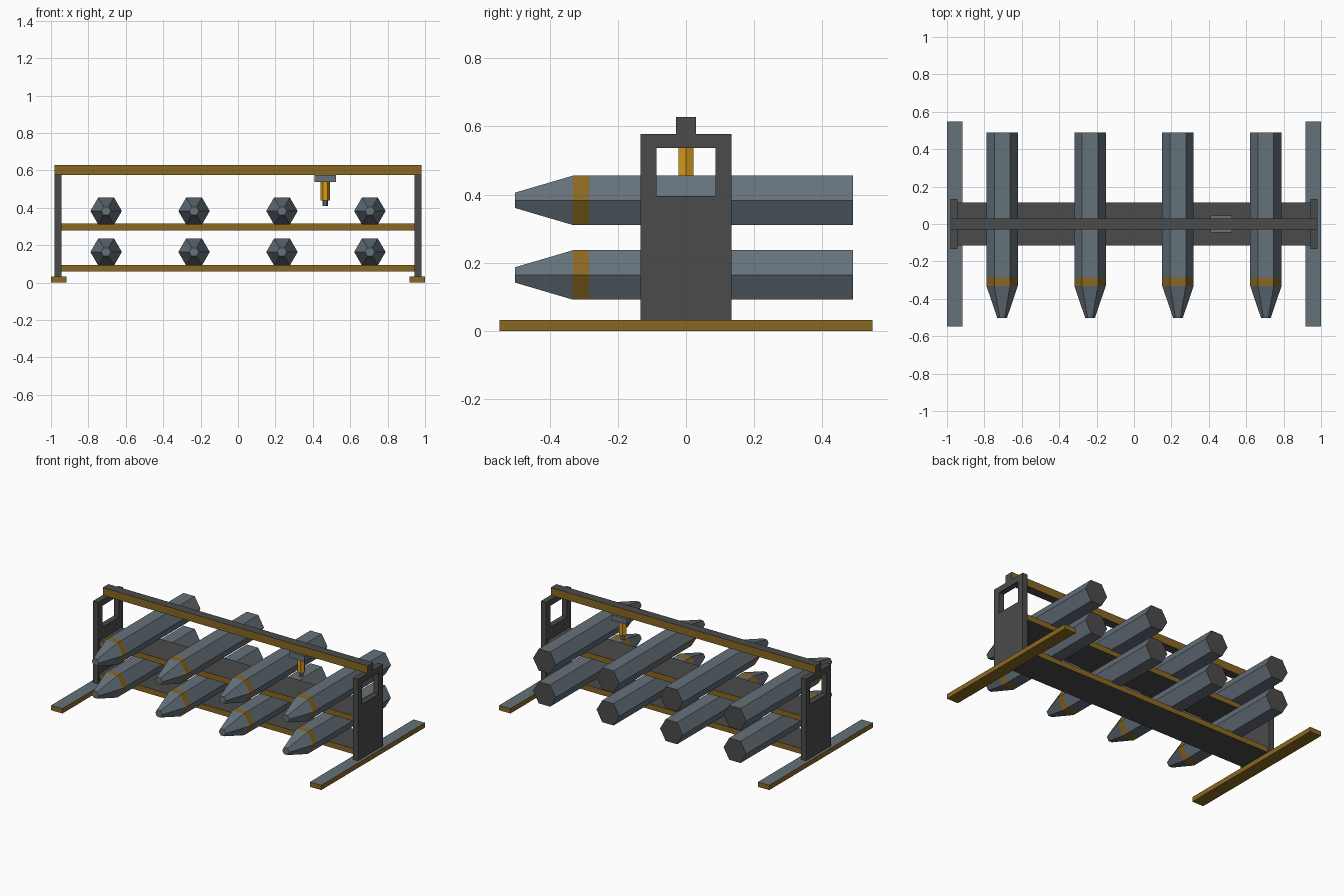
import bpy, bmesh, math
from mathutils import Matrix, Vector

if "Cube" in bpy.data.objects:
    bpy.data.objects.remove(bpy.data.objects["Cube"], do_unlink=True)


def material(name, r, g, b):
    m = bpy.data.materials.new(name)
    m.use_nodes = True
    m.diffuse_color = (r, g, b, 1)
    m.node_tree.nodes["Principled BSDF"].inputs["Base Color"].default_value = (r, g, b, 1)
    return m


GREY = material("dark grey", 0.07, 0.07, 0.07)
SLATE = material("slate blue", 0.13, 0.165, 0.195)
BRASS = material("dull brass", 0.25, 0.14, 0.015)
ORANGE = material("bright orange", 0.68, 0.33, 0.01)


def finish(name, bm, mats, rule=None):
    """Turn a bmesh into an object, choosing each face's material by rule."""
    bmesh.ops.recalc_face_normals(bm, faces=bm.faces)
    bm.normal_update()
    if rule:
        for f in bm.faces:
            f.material_index = rule(f)
    me = bpy.data.meshes.new(name)
    bm.to_mesh(me)
    bm.free()
    for m in mats:
        me.materials.append(m)
    ob = bpy.data.objects.new(name, me)
    bpy.context.collection.objects.link(ob)
    return ob


def box(name, center, size, mats, rule=None):
    bm = bmesh.new()
    bmesh.ops.create_cube(bm, size=1, matrix=Matrix.Translation(center) @ Matrix.Diagonal((*size, 1)))
    return finish(name, bm, mats, rule)


def hex_sweep(name, origin, axis, rings, mats, rule=None):
    """Six-sided solid through (distance, radius) rings, with corners along x."""
    bm = bmesh.new()
    axis, side = Vector(axis), Vector((1, 0, 0))
    up = axis.cross(side)
    loops = []
    for d, r in rings:
        loops.append([bm.verts.new(Vector(origin) + axis * d
                      + (side * math.cos(a) + up * math.sin(a)) * r)
                      for a in (i * math.pi / 3 for i in range(6))])
    for a, b in zip(loops, loops[1:]):
        for i in range(6):
            j = (i + 1) % 6
            bm.faces.new((a[i], a[j], b[j], b[i]))
    bm.faces.new(loops[0])
    bm.faces.new(loops[-1])
    return finish(name, bm, mats, rule)


def frame(name, x, thick):
    """Upright end plate with a rectangular window."""
    outer = [(-0.133, 0.03), (0.133, 0.03), (0.133, 0.577), (-0.133, 0.577)]
    inner = [(-0.087, 0.395), (0.087, 0.395), (0.087, 0.537), (-0.087, 0.537)]
    bm = bmesh.new()
    o = [bm.verts.new((x - thick / 2, y, z)) for y, z in outer]
    n = [bm.verts.new((x - thick / 2, y, z)) for y, z in inner]
    faces = [bm.faces.new((o[i], o[(i + 1) % 4], n[(i + 1) % 4], n[i])) for i in range(4)]
    new = bmesh.ops.extrude_face_region(bm, geom=faces, use_keep_orig=True)["geom"]
    bmesh.ops.translate(bm, vec=(thick, 0, 0),
                        verts=[v for v in new if isinstance(v, bmesh.types.BMVert)])
    return finish(name, bm, [GREY])


def brass_long_edges(f):
    return 1 if abs(f.normal.y) > 0.5 else 0


def slate_top(f):
    return 1 if f.normal.z > 0.5 else 0


def shell_colour(f):
    y = f.calc_center_median().y
    if y > 0.48:
        return 2
    return 1 if -0.33 < y < -0.285 else 0


# End frames and their feet
for side, s in (("left", 1), ("right", -1)):
    frame(side + "_end_frame", s * 0.962, 0.037)
    box(side + "_foot", (s * 0.958, 0, 0.016), (0.084, 1.096, 0.032), [BRASS, SLATE], slate_top)

# Top beam and two shelves
box("top_beam", (0, 0, 0.602), (1.96, 0.06, 0.052), [GREY, BRASS], brass_long_edges)
for level, z in (("lower", 0.077), ("upper", 0.297)):
    box(level + "_shelf", (0, 0, z), (1.89, 0.232, 0.037), [GREY, BRASS], brass_long_edges)

# Pointed six-sided shells, four on each shelf
for level, z in (("lower", 0.164), ("upper", 0.383)):
    for i in range(4):
        hex_sweep(f"{level}_shell_{i + 1}", (-0.705 + 0.47 * i, 0, z), (0, -1, 0),
                  [(-0.49, 0.084), (0.285, 0.084), (0.331, 0.084), (0.502, 0.026)],
                  [SLATE, BRASS, GREY], shell_colour)

# Hoist hanging from the beam
box("hoist_plate", (0.467, 0, 0.557), (0.115, 0.09, 0.038), [SLATE])
hex_sweep("hoist_cylinder", (0.467, 0, 0.54), (0, 0, -1), [(0, 0.025), (0.1, 0.025)], [ORANGE])
hex_sweep("hoist_rod", (0.467, 0, 0.442), (0, 0, -1), [(0, 0.0145), (0.032, 0.0145)], [SLATE])
